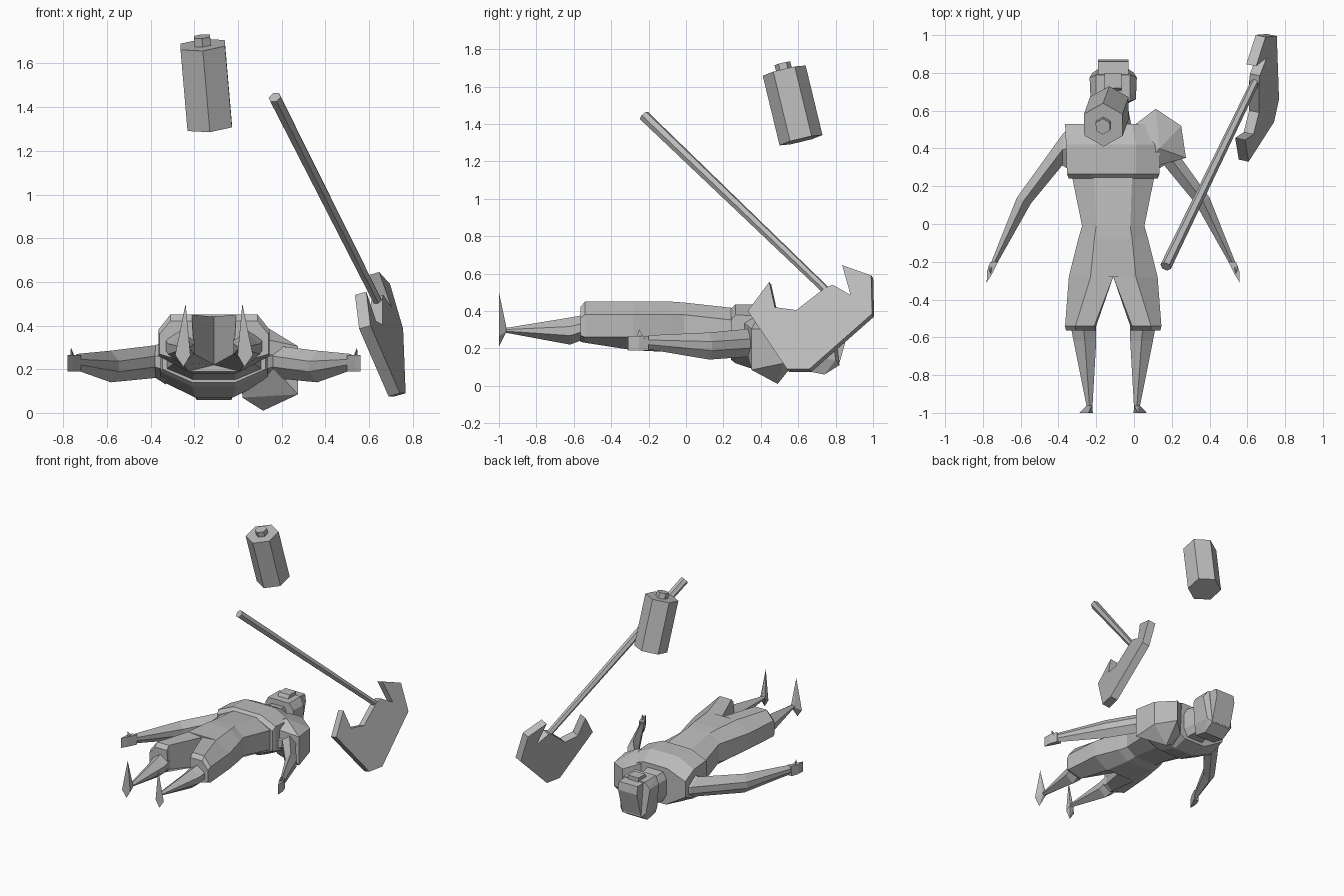
import bpy, bmesh
from mathutils import Vector

if "Cube" in bpy.data.objects:
    bpy.data.objects.remove(bpy.data.objects["Cube"])

CX = -0.11  # body centre line

grey = bpy.data.materials.new("plain grey")
grey.diffuse_color = (0.5, 0.5, 0.5, 1)
grey.use_nodes = True
grey.node_tree.nodes["Principled BSDF"].inputs["Base Color"].default_value = grey.diffuse_color


def finish(name, bm, mirror=False, x=0.0):
    bmesh.ops.recalc_face_normals(bm, faces=bm.faces)
    me = bpy.data.meshes.new(name)
    bm.to_mesh(me)
    bm.free()
    me.materials.append(grey)
    ob = bpy.data.objects.new(name, me)
    ob.location.x = x
    bpy.context.collection.objects.link(ob)
    if mirror:
        mod = ob.modifiers.new("mirror", 'MIRROR')
        mod.use_mirror_merge = False
    return ob


def loft(name, rings, **kw):
    """Skin a row of equal-sized rings and cap both ends."""
    bm = bmesh.new()
    rows = [[bm.verts.new(p) for p in r] for r in rings]
    n = len(rows[0])
    for a, b in zip(rows, rows[1:]):
        for i in range(n):
            j = (i + 1) % n
            bm.faces.new((a[i], a[j], b[j], b[i]))
    bm.faces.new(rows[0])
    bm.faces.new(rows[-1])
    return finish(name, bm, **kw)


def hull(name, points, **kw):
    bm = bmesh.new()
    for p in points:
        bm.verts.new(p)
    res = bmesh.ops.convex_hull(bm, input=bm.verts)
    junk = [g for g in res["geom_interior"] if isinstance(g, bmesh.types.BMVert)]
    bmesh.ops.delete(bm, geom=junk, context='VERTS')
    bmesh.ops.dissolve_limit(bm, angle_limit=0.03, verts=bm.verts, edges=bm.edges)
    return finish(name, bm, **kw)


def rod(name, a, b, r1, r2, sides, spin=0.0):
    """Prism between two points."""
    a, b = Vector(a), Vector(b)
    bm = bmesh.new()
    bmesh.ops.create_cone(bm, cap_ends=True, segments=sides, radius1=r1, radius2=r2,
                          depth=(b - a).length)
    turn = Vector((0, 0, 1)).rotation_difference(b - a).to_matrix()
    for v in bm.verts:
        v.co = turn @ v.co + (a + b) / 2
    return finish(name, bm)


def body_ring(y, w, ht, hb, zt, zu, zl, zb):
    half = [(hb, zb), (w, zl), (w, zu), (ht, zt)]
    return [(x, y, z) for x, z in half] + [(-x, y, z) for x, z in reversed(half)]


# torso: hips to waist, then the wider chest
loft("waist", [body_ring(-.28, .235, .12, .12, .45, .38, .26, .19),
               body_ring(-.08, .185, .10, .10, .45, .38, .24, .18),
               body_ring(-.01, .165, .09, .09, .445, .38, .24, .19),
               body_ring(.26, .22, .10, .10, .415, .35, .2, .15)], x=CX)
loft("chest", [body_ring(.24, .235, .11, .10, .41, .35, .2, .14),
               body_ring(.265, .245, .12, .10, .435, .38, .19, .12),
               body_ring(.42, .25, .12, .085, .435, .37, .15, .07),
               body_ring(.53, .255, .10, .09, .38, .32, .2, .10)], x=CX)
loft("neck", [body_ring(.50, .10, .07, .07, .35, .30, .18, .12),
              body_ring(.66, .07, .05, .05, .33, .28, .18, .13)], x=CX)

# legs
loft("shorts_leg", [
    [(x, -.28, z) for x, z in ((0, .22), (.12, .19), (.235, .26), (.235, .38), (.12, .45), (0, .44))],
    [(x, -.54, z) for x, z in ((.09, .27), (.14, .23), (.255, .26), (.255, .38), (.2, .45), (.10, .45))],
    [(x, -.565, z) for x, z in ((.09, .27), (.14, .235), (.25, .27), (.25, .36), (.2, .42), (.10, .42))]],
    mirror=True, x=CX)


def leg_ring(y, x0, x1, z0, z1):
    m, h = (x0 + x1) / 2, (z1 - z0) / 3
    return [(m, y, z0), (x1, y, z0 + h), (x1, y, z1 - h), (m, y, z1), (x0, y, z1 - h), (x0, y, z0 + h)]


loft("shin", [leg_ring(-.54, .09, .225, .25, .38), leg_ring(-.62, .09, .21, .22, .365),
              leg_ring(-.97, .11, .14, .285, .308)], mirror=True, x=CX)
hull("foot", [(.13, -1, .50), (.14, -1, .21), (.178, -1, .265), (.108, -1, .265),
              (.11, -.96, .29), (.14, -.96, .29), (.125, -.96, .31)], mirror=True, x=CX)


# arms: outer and inner edge of each section, with its height range
def arm_ring(outer, inner, z0, z1):
    (ox, oy), (ix, iy) = outer, inner
    mx, my, h = (ox + ix) / 2, (oy + iy) / 2, (z1 - z0) / 3
    return [(mx, my, z0), (ox, oy, z0 + h), (ox, oy, z1 - h), (mx, my, z1),
            (ix, iy, z1 - h), (ix, iy, z0 + h)]


loft("arm", [arm_ring((.22, .52), (.22, .28), .13, .33),
             arm_ring((.265, .48), (.27, .31), .16, .31),
             arm_ring((.51, .14), (.435, .11), .14, .285),
             arm_ring((.645, -.20), (.61, -.20), .195, .27)], mirror=True, x=CX)
hull("hand", [(x, y, z) for z in (.19, .265) for x, y in
              ((.61, -.20), (.65, -.20), (.668, -.25), (.67, -.31), (.645, -.27))],
     mirror=True, x=CX)
hull("thumb", [(.66, -.22, .25), (.635, -.22, .25), (.645, -.27, .25), (.655, -.25, .30)],
     mirror=True, x=CX)

# head with a raised face plate and a protruding crown
hull("head", [(s * x, y, z) for s in (-1, 1) for x, y, z in
              ((.12, .66, .32), (.125, .775, .32), (.09, .65, .37), (.09, .79, .37),
               (.11, .66, .15), (.11, .80, .14), (.08, .64, .08), (.08, .74, .06), (.08, .82, .11))], x=CX)
hull("crown", [(s * .08, y, z) for s in (-1, 1) for y, z in
               ((.72, .13), (.82, .12), (.87, .30), (.86, .36), (.72, .37))], x=CX)
hull("face_plate", [(s * .045, y, z) for s in (-1, 1) for y, z in
                    ((.70, .36), (.80, .36), (.72, .395), (.80, .395))], x=CX)

# single shoulder pad
hull("shoulder_pad", [(.01, .53, .36), (.115, .61, .32), (.25, .52, .30), (.275, .35, .305),
                      (.135, .40, .39), (.02, .28, .36), (.275, .35, .085), (.115, .49, .01),
                      (.02, .45, .07), (.25, .52, .12), (.115, .61, .16), (.02, .53, .12)])

# canister with its cap
low, top = Vector((-.13, .615, 1.313)), Vector((-.162, .525, 1.685))
axis = (top - low).normalized()
rod("canister", low, top, .118, .118, 6)
rod("canister_cap", top, top + axis * .04, .043, .043, 6)

# axe: handle and a flat blade leaning outward
rod("axe_handle", (.168, -.225, 1.445), (.65, .77, .49), .03, .022, 6)
outline = [(.835, .645), (.99, .59), (.995, .385), (.66, .09), (.54, .09), (.33, .40),
           (.445, .555), (.475, .42), (.59, .405), (.745, .525), (.785, .54), (.88, .485)]
face = [Vector((.6 + .218 * (y - .325) - .287 * (z - .42), y, z)) for y, z in outline]
depth = Vector((-.052, .011, -.015))
loft("axe_blade", [face, [p + depth for p in face]])
